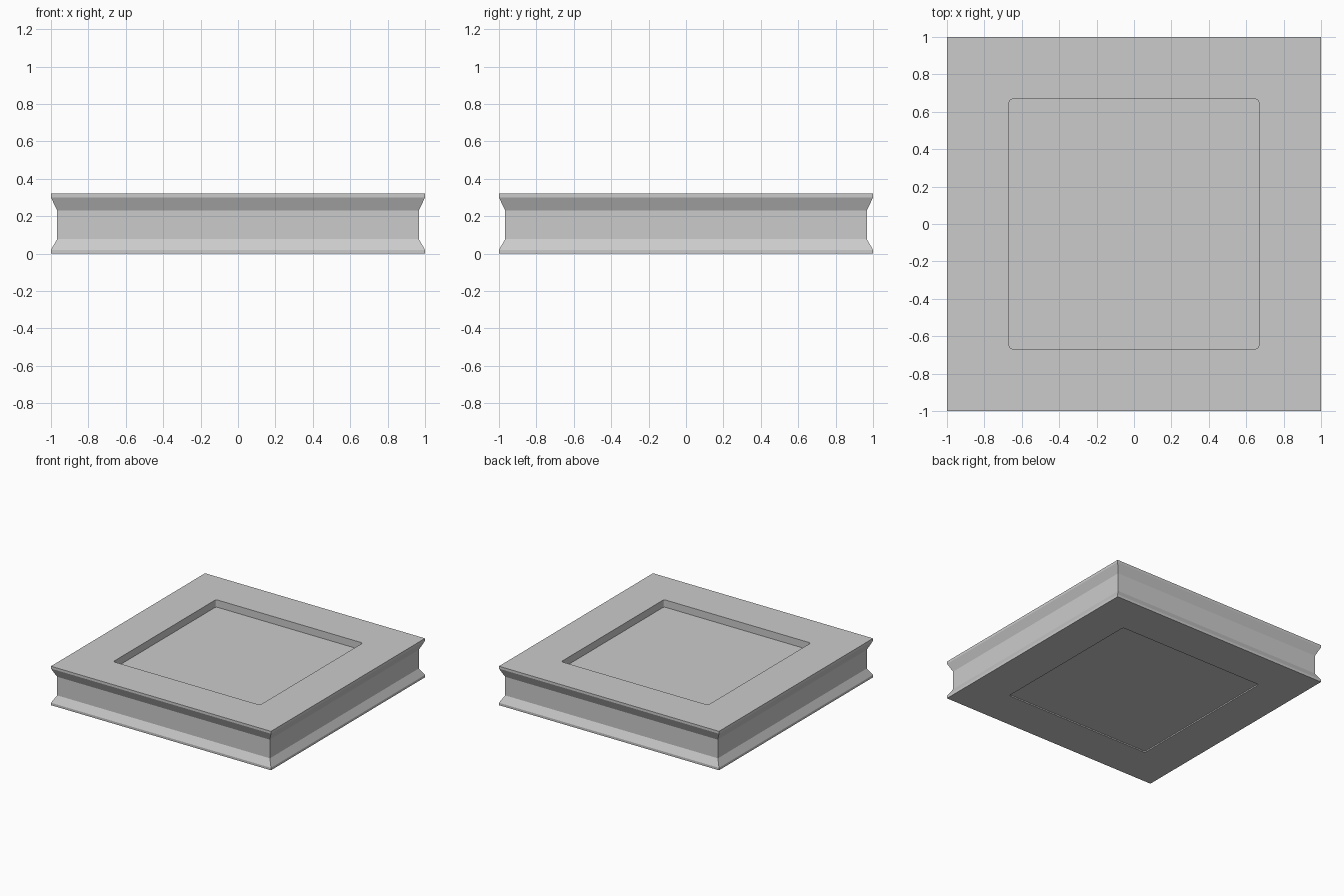
import bpy, bmesh, math

if "Cube" in bpy.data.objects:
    bpy.data.objects.remove(bpy.data.objects["Cube"])

SEG = 4  # segments per rounded recess corner

grey = bpy.data.materials.new("light grey")
grey.diffuse_color = (0.6, 0.6, 0.6, 1)
grey.use_nodes = True
grey.node_tree.nodes["Principled BSDF"].inputs["Base Color"].default_value = grey.diffuse_color


def square_ring(bm, half, z, radius):
    """Ring of vertices around a square with optional rounded corners."""
    verts = []
    for corner in range(4):
        base = corner * math.pi / 2
        sx = 1 if corner in (0, 3) else -1
        sy = 1 if corner in (0, 1) else -1
        for i in range(SEG + 1):
            a = base + i / SEG * math.pi / 2
            verts.append(bm.verts.new((sx * (half - radius) + radius * math.cos(a),
                                       sy * (half - radius) + radius * math.sin(a), z)))
    return verts


# Half width, height, corner radius: from underside recess, round the
# flared edge, to the floor of the top recess
profile = [
    (0.667, 0.01, 0.015), (0.667, 0.0, 0.015),
    (1.0, 0.0, 0), (1.0, 0.02, 0), (0.967, 0.077, 0),
    (0.967, 0.23, 0), (1.0, 0.30, 0), (1.0, 0.32, 0),
    (0.667, 0.32, 0.015), (0.667, 0.26, 0.015),
]

bm = bmesh.new()
rings = [square_ring(bm, *p) for p in profile]
for low, high in zip(rings, rings[1:]):
    n = len(low)
    for i in range(n):
        j = (i + 1) % n
        bm.faces.new((low[i], low[j], high[j], high[i]))

# Recess floors
bm.faces.new(rings[0][::-1])
bm.faces.new(rings[-1])

# Collapse the sharp corners to single points
bmesh.ops.remove_doubles(bm, verts=bm.verts[:], dist=0.0005)
bmesh.ops.recalc_face_normals(bm, faces=bm.faces[:])

mesh = bpy.data.meshes.new("recessed_square_slab")
bm.to_mesh(mesh)
bm.free()
mesh.materials.append(grey)
slab = bpy.data.objects.new("recessed_square_slab", mesh)
bpy.context.collection.objects.link(slab)
